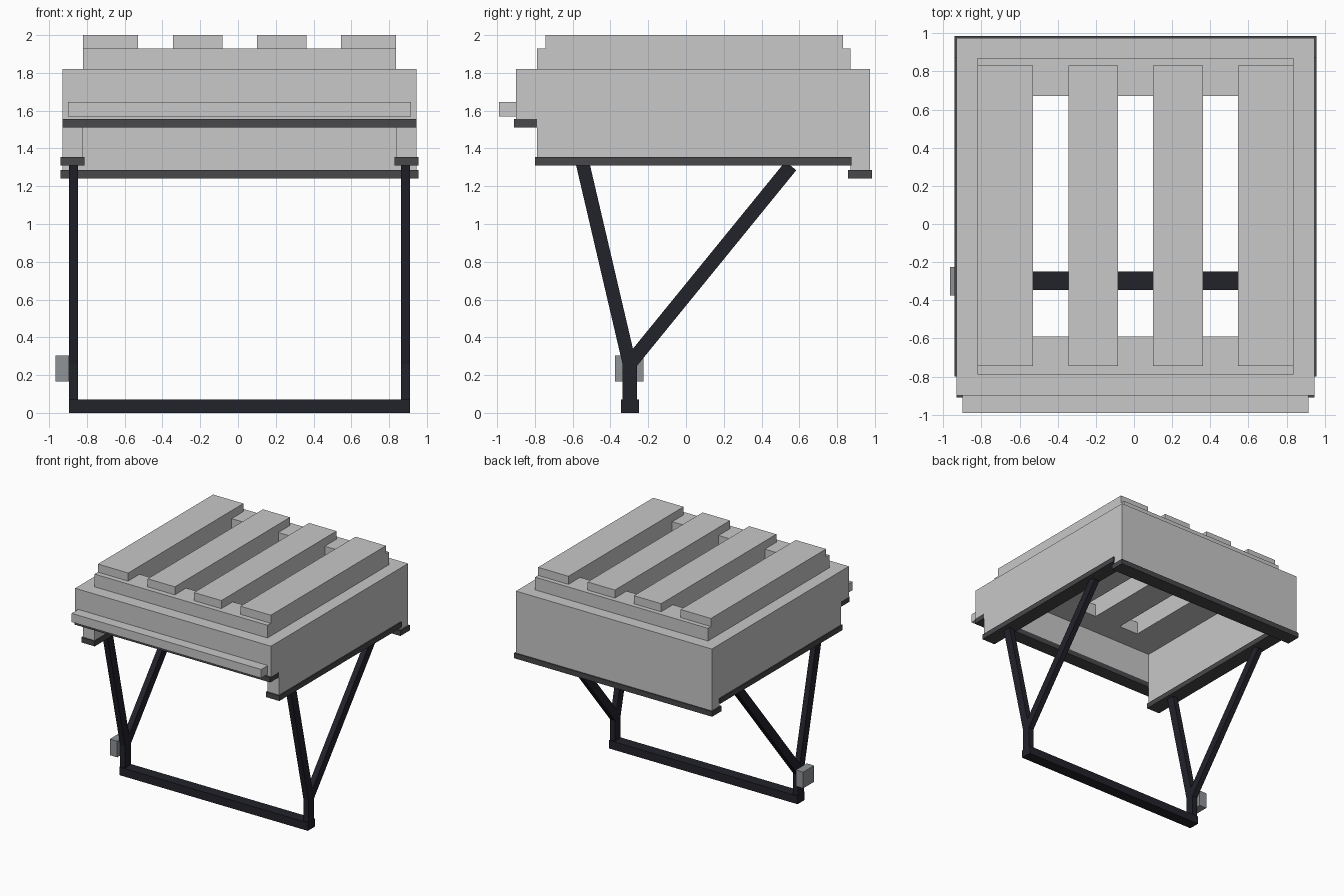
import bpy
from mathutils import Vector

default = bpy.data.objects.get("Cube")
if default:
    bpy.data.objects.remove(default, do_unlink=True)

CX = 0.008  # symmetry plane of the frame


def material(name, color):
    m = bpy.data.materials.new(name)
    m.use_nodes = True
    rgba = (*color, 1)
    m.diffuse_color = rgba
    bsdf = next(n for n in m.node_tree.nodes if n.type == 'BSDF_PRINCIPLED')
    bsdf.inputs["Base Color"].default_value = rgba
    bsdf.inputs["Roughness"].default_value = 0.7
    return m


light_grey = material("light grey", (0.578, 0.578, 0.578))
dark_grey = material("dark grey", (0.065, 0.065, 0.07))
near_black = material("blue black", (0.016, 0.016, 0.024))
mid_grey = material("middle grey", (0.28, 0.295, 0.31))


def box(name, x, y, z, mat):
    """Box from its (min, max) range on each axis."""
    spans = (x, y, z)
    bpy.ops.mesh.primitive_cube_add(size=1, location=[sum(s) / 2 for s in spans])
    ob = bpy.context.object
    ob.name = name
    ob.scale = [s[1] - s[0] for s in spans]
    bpy.ops.object.transform_apply(location=False, rotation=False, scale=True)
    ob.data.materials.append(mat)
    return ob


def strut(name, x, start, end, depth, mat, width=0.048):
    """Square bar between two (y, z) points."""
    a, b = Vector((x, *start)), Vector((x, *end))
    half = (b - a).length / 2
    ob = box(name, (-width / 2, width / 2), (-depth / 2, depth / 2), (-half, half), mat)
    ob.location = (a + b) / 2
    ob.rotation_euler = (Vector((0, 0, 1)).rotation_difference(b - a)).to_euler()
    return ob


def side_span(side, inner, outer):
    """X range mirrored to the given side."""
    return tuple(sorted((CX + side * inner, CX + side * outer)))


full = (CX - 0.938, CX + 0.938)
inside = (CX - 0.828, CX + 0.828)

# Open-bottomed casing
box("front_wall", full, (-0.90, -0.79), (1.555, 1.82), light_grey)
box("back_wall", full, (0.87, 0.975), (1.285, 1.82), light_grey)
box("front_handle", (-0.90, 0.915), (-0.99, -0.90), (1.57, 1.645), light_grey)

# Dark rims under the casing
box("front_rim", full, (-0.91, -0.79), (1.51, 1.555), dark_grey)
box("back_rim", (CX - 0.948, CX + 0.948), (0.857, 0.985), (1.24, 1.285), dark_grey)

# Cross rails and slats on top
box("front_rail", inside, (-0.79, -0.59), (1.82, 1.93), light_grey)
box("back_rail", inside, (0.67, 0.87), (1.82, 1.93), light_grey)
for i, x in enumerate([(-0.82, -0.53), (-0.343, -0.083), (0.10, 0.362), (0.545, 0.836)], 1):
    box(f"slat_{i}", x, (-0.745, 0.83), (1.93, 2.0), light_grey)
    box(f"slat_base_{i}", x, (-0.59, 0.67), (1.82, 1.93), light_grey)

# Sides and legs
for label, side in (("left", 1), ("right", -1)):
    box(f"{label}_wall", side_span(side, 0.828, 0.938), (-0.79, 0.87), (1.355, 1.82), light_grey)
    box(f"{label}_rim", side_span(side, 0.82, 0.948), (-0.80, 0.875), (1.31, 1.355), dark_grey)
    x = CX + side * 0.878
    strut(f"{label}_post", x, (-0.297, 0.05), (-0.297, 0.28), 0.077, near_black)
    strut(f"{label}_front_strut", x, (-0.297, 0.25), (-0.547, 1.32), 0.072, near_black)
    strut(f"{label}_rear_strut", x, (-0.29, 0.27), (0.555, 1.308), 0.074, near_black)

box("foot_bar", (CX - 0.903, CX + 0.903), (-0.345, -0.248), (0, 0.07), near_black)
box("side_block", (-0.965, -0.895), (-0.375, -0.225), (0.165, 0.305), mid_grey)
